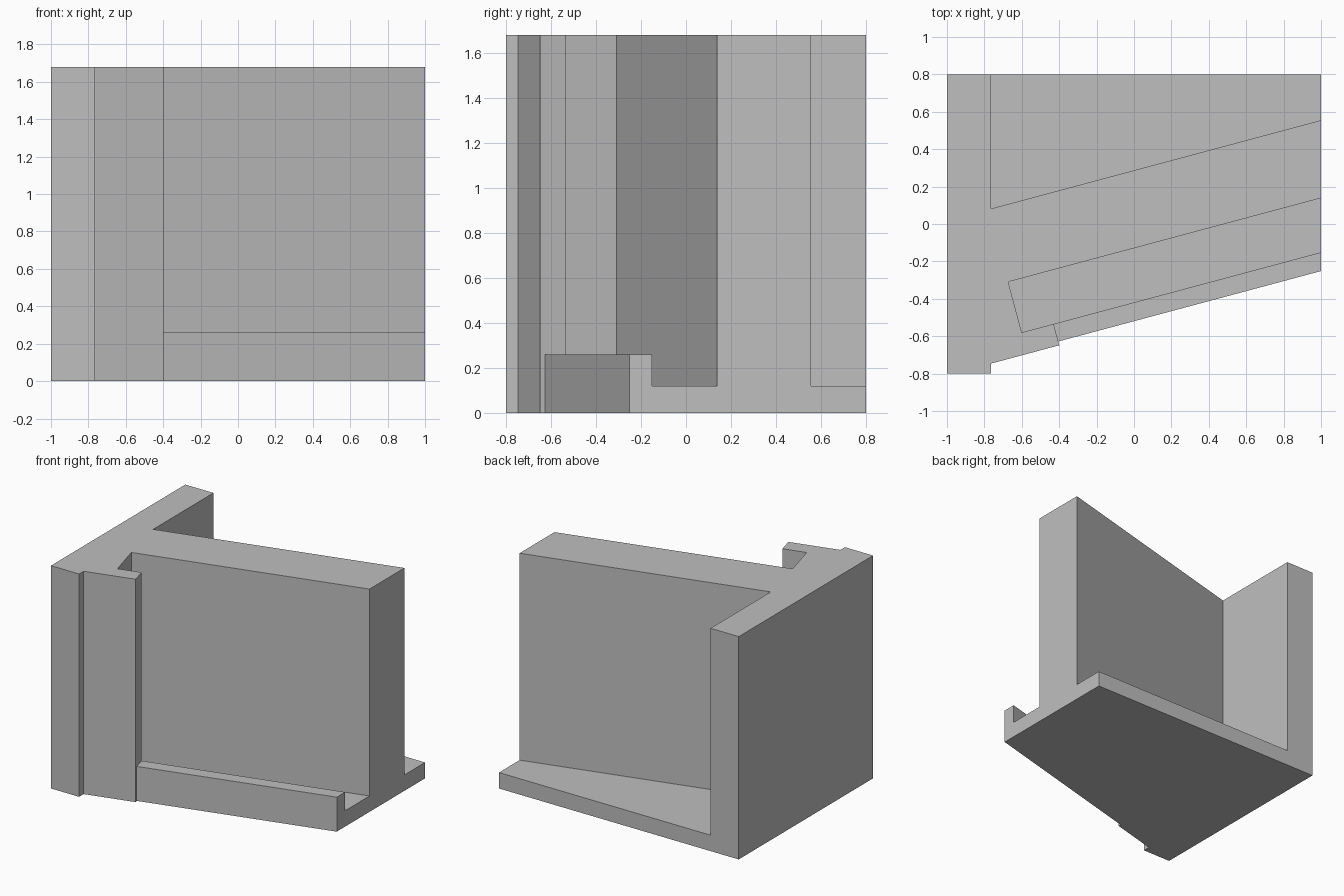
import bpy
import bmesh
from math import radians
from mathutils import Matrix, Vector

cube = bpy.data.objects.get("Cube")
if cube:
    bpy.data.objects.remove(cube, do_unlink=True)

HEIGHT, FLOOR, LIP = 1.68, 0.12, 0.26
SLANT = Matrix.Rotation(radians(15), 2)
CORNER = Vector((-0.6, -0.58))   # inner front corner of the slot
PLATE, LIP_FACE, WALL_BACK, PLATE_END = -0.118, -0.097, 0.682, 0.176


def slanted(along, across):
    """Point measured along and across the slanted wall."""
    return tuple(CORNER + SLANT @ Vector((along, across)))


def at_x(x, across):
    """Point at a given x on a line parallel to the slanted wall."""
    start, step = Vector(slanted(0, across)), SLANT @ Vector((1, 0))
    return tuple(start + step * ((x - start.x) / step.x))


def prism(name, outline, bottom, top):
    bm = bmesh.new()
    face = bm.faces.new([bm.verts.new((x, y, bottom)) for x, y in outline])
    grown = bmesh.ops.extrude_face_region(bm, geom=[face])["geom"]
    verts = [v for v in grown if isinstance(v, bmesh.types.BMVert)]
    bmesh.ops.translate(bm, verts=verts, vec=(0, 0, top - bottom))
    bmesh.ops.recalc_face_normals(bm, faces=bm.faces)
    mesh = bpy.data.meshes.new(name)
    bm.to_mesh(mesh)
    bm.free()
    obj = bpy.data.objects.new(name, mesh)
    bpy.context.collection.objects.link(obj)
    return obj


# Solid block with the full footprint
bracket = prism("slotted_bracket", [
    (-1, -0.8), (-0.765, -0.8), at_x(-0.765, PLATE),
    slanted(PLATE_END, PLATE), slanted(PLATE_END, LIP_FACE),
    at_x(1, LIP_FACE), (1, 0.8), (-1, 0.8)], 0, HEIGHT)

# Pocket behind the wall, slot in front of it, opening above the low lip
cutters = [
    prism("back_pocket_cutter", [
        at_x(-0.765, WALL_BACK), at_x(1.2, WALL_BACK),
        (1.2, 1), (-0.765, 1)], FLOOR, 2),
    prism("slot_cutter", [
        slanted(0, 0), slanted(2, 0),
        slanted(2, 0.28), slanted(0, 0.28)], FLOOR, 2),
    prism("lip_opening_cutter", [
        slanted(PLATE_END, -0.3), slanted(2, -0.3),
        slanted(2, 0.1), slanted(PLATE_END, 0.1)], LIP, 2),
]

bpy.context.view_layer.objects.active = bracket
for cutter in cutters:
    cutter.hide_render = True
    mod = bracket.modifiers.new(cutter.name, "BOOLEAN")
    mod.operation = "DIFFERENCE"
    mod.solver = "EXACT"
    mod.object = cutter
    bpy.ops.object.modifier_apply(modifier=mod.name)
for cutter in cutters:
    bpy.data.objects.remove(cutter, do_unlink=True)

# Plain grey finish
grey = bpy.data.materials.new("light_grey")
grey.use_nodes = True
colour = (0.52, 0.52, 0.52, 1)
grey.diffuse_color = colour
grey.node_tree.nodes["Principled BSDF"].inputs["Base Color"].default_value = colour
bracket.data.materials.clear()
bracket.data.materials.append(grey)
for poly in bracket.data.polygons:
    poly.material_index = 0
